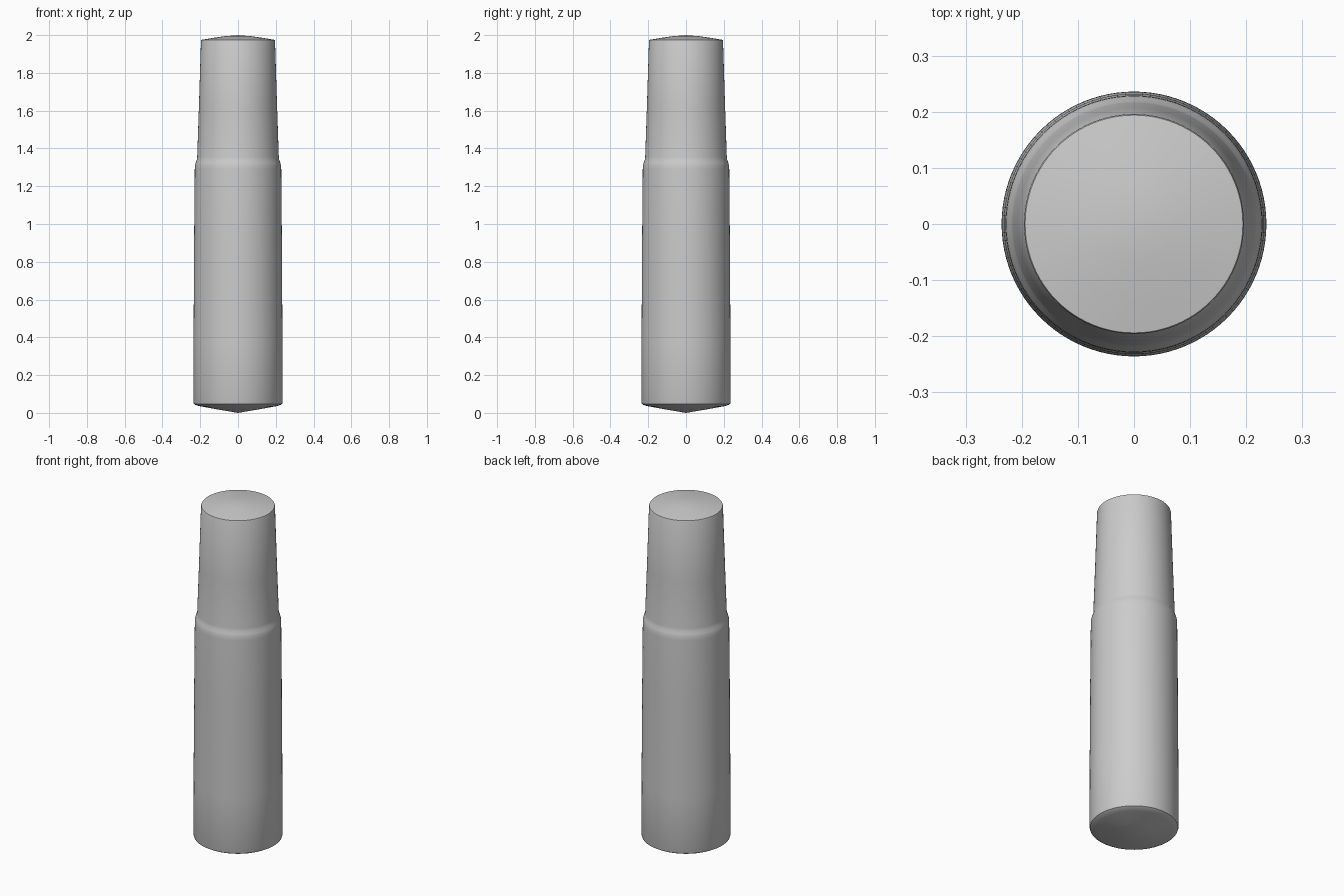
import bpy, bmesh, math

if "Cube" in bpy.data.objects:
    bpy.data.objects.remove(bpy.data.objects["Cube"])

SIDES = 96

# Outline of the pin as (radius, height), bottom tip to top tip
PROFILE = [
    (0.0, 0.0), (0.1, 0.017), (0.2, 0.035), (0.223, 0.041), (0.233, 0.047), (0.236, 0.056),
    (0.2355, 0.37), (0.232, 0.95), (0.229, 1.29), (0.228, 1.31), (0.224, 1.325),
    (0.218, 1.34), (0.216, 1.355), (0.207, 1.62), (0.196, 1.97), (0.194, 1.975),
    (0.14, 1.984), (0.07, 1.994), (0.0, 2.0),
]


def lathe(name, profile):
    bm = bmesh.new()
    verts = [bm.verts.new((r, 0, z)) for r, z in profile]
    edges = [bm.edges.new(pair) for pair in zip(verts, verts[1:])]
    bmesh.ops.spin(bm, geom=verts + edges, cent=(0, 0, 0), axis=(0, 0, 1),
                   angle=math.tau, steps=SIDES, use_merge=True)
    bmesh.ops.remove_doubles(bm, verts=bm.verts, dist=1e-5)
    bmesh.ops.recalc_face_normals(bm, faces=bm.faces)
    mesh = bpy.data.meshes.new(name)
    bm.to_mesh(mesh)
    bm.free()
    obj = bpy.data.objects.new(name, mesh)
    bpy.context.collection.objects.link(obj)
    return obj


# Stepped, tapered pin with shallow conical ends
pin = lathe("tapered_pin", PROFILE)
bpy.context.view_layer.objects.active = pin
pin.select_set(True)
bpy.ops.object.shade_smooth_by_angle(angle=math.radians(40))
